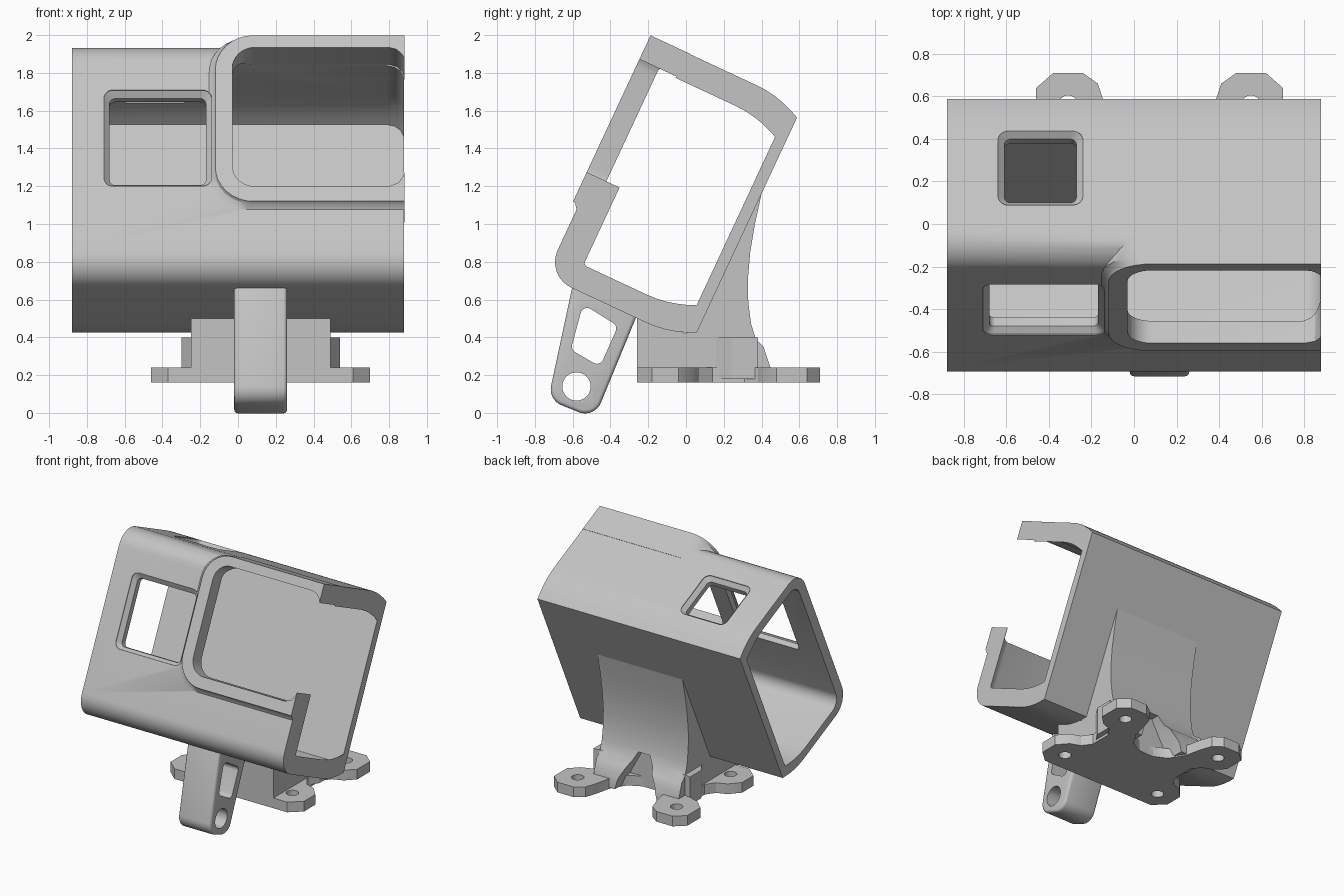
import bpy, bmesh, math
from mathutils import Vector

if "Cube" in bpy.data.objects:
    bpy.data.objects.remove(bpy.data.objects["Cube"])

plastic = bpy.data.materials.new("light_grey_plastic")
plastic.use_nodes = True
GREY = (0.55, 0.55, 0.55, 1)
plastic.diffuse_color = GREY
plastic.node_tree.nodes["Principled BSDF"].inputs["Base Color"].default_value = GREY

TILT = math.radians(25)
C, S = math.cos(TILT), math.sin(TILT)
MID = 0.12          # centre line of the mount


def tilted(x, u, v):
    """u runs to the back, v up, in the tilted frame of the case."""
    return (x, C * u + S * v, C * v - S * u)


def rounded(points, radii, steps=8):
    """Polygon with circular fillets; radius 0 keeps the corner."""
    out, n = [], len(points)
    if not isinstance(radii, (list, tuple)):
        radii = [radii] * n
    for i, r in enumerate(radii):
        p = Vector(points[i])
        if r == 0:
            out.append(p)
            continue
        a = (Vector(points[i - 1]) - p).normalized()
        b = (Vector(points[(i + 1) % n]) - p).normalized()
        half = a.angle(b) / 2
        d, w = r / math.tan(half), math.sin(half)
        for k in range(steps + 1):
            t = k / steps
            c0, c1, c2 = (1 - t) ** 2, 2 * t * (1 - t) * w, t * t
            out.append((c0 * (p + a * d) + c1 * p + c2 * (p + b * d)) / (c0 + c1 + c2))
    return out


def rect(a0, a1, b0, b1, r):
    return rounded([(a0, b0), (a1, b0), (a1, b1), (a0, b1)], r)


def loft(name, loops):
    """Closed solid through loops of equal length."""
    bm = bmesh.new()
    rings = [[bm.verts.new(p) for p in loop] for loop in loops]
    n = len(rings[0])
    for r0, r1 in zip(rings, rings[1:]):
        for i in range(n):
            j = (i + 1) % n
            bm.faces.new((r0[i], r0[j], r1[j], r1[i]))
    bm.faces.new(rings[0])
    bm.faces.new(rings[-1])
    bmesh.ops.recalc_face_normals(bm, faces=bm.faces)
    mesh = bpy.data.meshes.new(name)
    bm.to_mesh(mesh)
    bm.free()
    mesh.materials.append(plastic)
    obj = bpy.data.objects.new(name, mesh)
    bpy.context.collection.objects.link(obj)
    return obj


def along_x(name, profile, x0, x1):
    return loft(name, [[(x, y, z) for y, z in profile] for x in (x0, x1)])


def along_z(name, outline, z0, z1):
    return loft(name, [[(x, y, z) for x, y in outline] for z in (z0, z1)])


def activate(obj):
    bpy.ops.object.select_all(action='DESELECT')
    obj.select_set(True)
    bpy.context.view_layer.objects.active = obj


def combine(obj, tool, operation='DIFFERENCE'):
    activate(obj)
    mod = obj.modifiers.new("combine", 'BOOLEAN')
    mod.operation, mod.solver, mod.object = operation, 'EXACT', tool
    bpy.ops.object.modifier_apply(modifier=mod.name)
    bpy.data.objects.remove(tool)


def finish(obj, bevel=0):
    activate(obj)
    if bevel:
        mod = obj.modifiers.new("soft_edges", 'BEVEL')
        mod.width, mod.segments, mod.angle_limit = bevel, 3, math.radians(50)
        bpy.ops.object.modifier_apply(modifier=mod.name)
    bpy.ops.object.shade_smooth_by_angle(angle=math.radians(32))


# Case: tilted tube with rounded front and swept back corners
def tube(front, back, low, high, r, drop):
    prof = rounded([(front, low), (front, high)] +
                   [(back - 0.26 * (1 - k / 5), high - drop * (k / 5) ** 2) for k in range(6)] +
                   [(back - 0.26 * (k / 5), low + drop * (1 - k / 5) ** 2) for k in range(6)],
                   [r, r] + [0] * 12)
    return prof


outer = tube(-0.98, -0.128, 0.344, 1.73, 0.15, 0.065)
case = loft("case", [[tilted(x, u, v) for u, v in outer] for x in (-0.88, 0.88)])

# Raised screen surround with sloped foot
def surround(grow):
    return rounded([(-0.12 - grow, 0.763 - grow), (0.8803, 0.763 - grow),
                    (0.8803, 1.732), (-0.12 - grow, 1.732)], [0.2, 0, 0, 0.2])


bezel = loft("bezel", [[tilted(x, u, v) for x, v in surround(g)]
                       for u, g in ((-1.015, 0), (-1.0, 0.006), (-0.978, 0.035), (-0.78, 0.035))])
combine(case, bezel, 'UNION')

# Cavity, narrowing into a lip at the open end
sections = []
for x, t in ((-1, 0), (0.79, 0), (0.83, 0.13), (0.86, 0.45), (0.878, 1), (1, 1)):
    prof = tube(-0.9 + 0.077 * t, -0.19, 0.41 + 0.07 * t, 1.655 - 0.071 * t, 0.09 - 0.07 * t, 0.06)
    sections.append([tilted(x, u, v) for u, v in prof])
combine(case, loft("cavity", sections))

# Screen opening, running out through the end
opening = rounded([(-0.03, 1.662), (-0.03, 0.85), (0.80, 0.85), (0.85, 0.872), (0.875, 0.91),
                   (0.882, 0.94), (1, 0.94), (1, 1.588), (0.882, 1.588), (0.87, 1.62),
                   (0.84, 1.65), (0.80, 1.662)], [0.12, 0.12] + [0] * 10)
combine(case, loft("screen_cutter", [[tilted(x, u, v) for x, v in opening] for u in (-1.1, -0.8)]))

# Lens window in the front and button window on the top, both chamfered
wide, tight = rect(-0.71, -0.14, 0.867, 1.43, 0.05), rect(-0.68, -0.17, 0.89, 1.395, 0.03)
combine(case, loft("lens_cutter", [[tilted(x, u, v) for x, v in ring] for u, ring in
                                   ((-1.1, wide), (-0.975, wide), (-0.945, tight), (-0.8, tight))]))
wide, tight = rect(-0.64, -0.24, -0.709, -0.322, 0.05), rect(-0.61, -0.27, -0.68, -0.35, 0.03)
combine(case, loft("button_cutter", [[tilted(x, u, v) for x, u in ring] for v, ring in
                                     ((1.8, wide), (1.725, wide), (1.695, tight), (1.5, tight))]))
finish(case)

# Pedestal: block under the case with a concave back and a rear notch
back_curve = [(0.40, 1.16), (0.365, 1.0), (0.34, 0.85), (0.327, 0.7), (0.33, 0.58),
              (0.345, 0.47), (0.37, 0.39), (0.41, 0.35), (0.43, 0.29), (0.45, 0.23)]
side = [(0.45, 0.17), (-0.26, 0.17), (-0.26, 0.505), (0, 0.42), (0.054, 0.471), (0.367, 1.14)]
pedestal = along_x("pedestal", back_curve + side, MID - 0.37, MID + 0.37)
notch = [(MID + dx, z) for dx, z in ((-0.2, 0.1), (0.2, 0.1), (0.16, 0.26), (0.05, 0.46),
                                     (-0.05, 0.46), (-0.16, 0.26))]
combine(pedestal, loft("notch_cutter", [[(x, y, z) for x, z in notch] for y in (0.28, 0.8)]))
finish(pedestal)

# Rear legs flaring out beside the pedestal
for name, sign in (("left_leg", 1), ("right_leg", -1)):
    leg = [(MID + sign * dx, y) for dx, y in ((0.3, 0.16), (0.37, 0.16), (0.42, 0.24),
                                              (0.42, 0.38), (0.3, 0.36))]
    finish(along_z(name, leg, 0.18, 0.40))

# Base plate with four drilled feet
half = [(0.49, -0.26), (0.58, -0.18), (0.58, -0.04), (0.51, 0.04), (0.43, 0.07), (0.38, 0.14),
        (0.38, 0.31), (0.43, 0.38), (0.51, 0.41), (0.58, 0.48), (0.58, 0.64), (0.50, 0.71),
        (0.36, 0.71), (0.29, 0.66), (0.26, 0.57), (0.23, 0.44), (0.16, 0.33), (0.06, 0.28)]
outline = [(MID + x, y) for x, y in half] + [(MID - x, y) for x, y in reversed(half)]
base = along_z("base_plate", outline, 0.16, 0.24)
for sx in (-0.43, 0.43):
    for y in (-0.11, 0.56):
        hole = rect(MID + sx - 0.045, MID + sx + 0.045, y - 0.045, y + 0.045, 0.0449)
        combine(base, along_z("screw_cutter", hole, 0.1, 0.3))
finish(base)

# Hinge arm with pin hole and lightening slot
arm_side = rounded([(-0.595, 0.70), (-0.73, 0.07), (-0.485, -0.03), (-0.25, 0.54)],
                   [0, 0.09, 0.09, 0])
arm = along_x("hinge_arm", arm_side, MID - 0.14, MID + 0.14)
finish(arm, 0.02)
slot = rounded([(-0.545, 0.575), (-0.61, 0.335), (-0.455, 0.245), (-0.36, 0.46)], 0.035)
pin = rect(-0.655, -0.505, 0.065, 0.215, 0.0749)
for profile in (slot, pin):
    combine(arm, along_x("arm_cutter", profile, MID - 0.3, MID + 0.3))
finish(arm)
